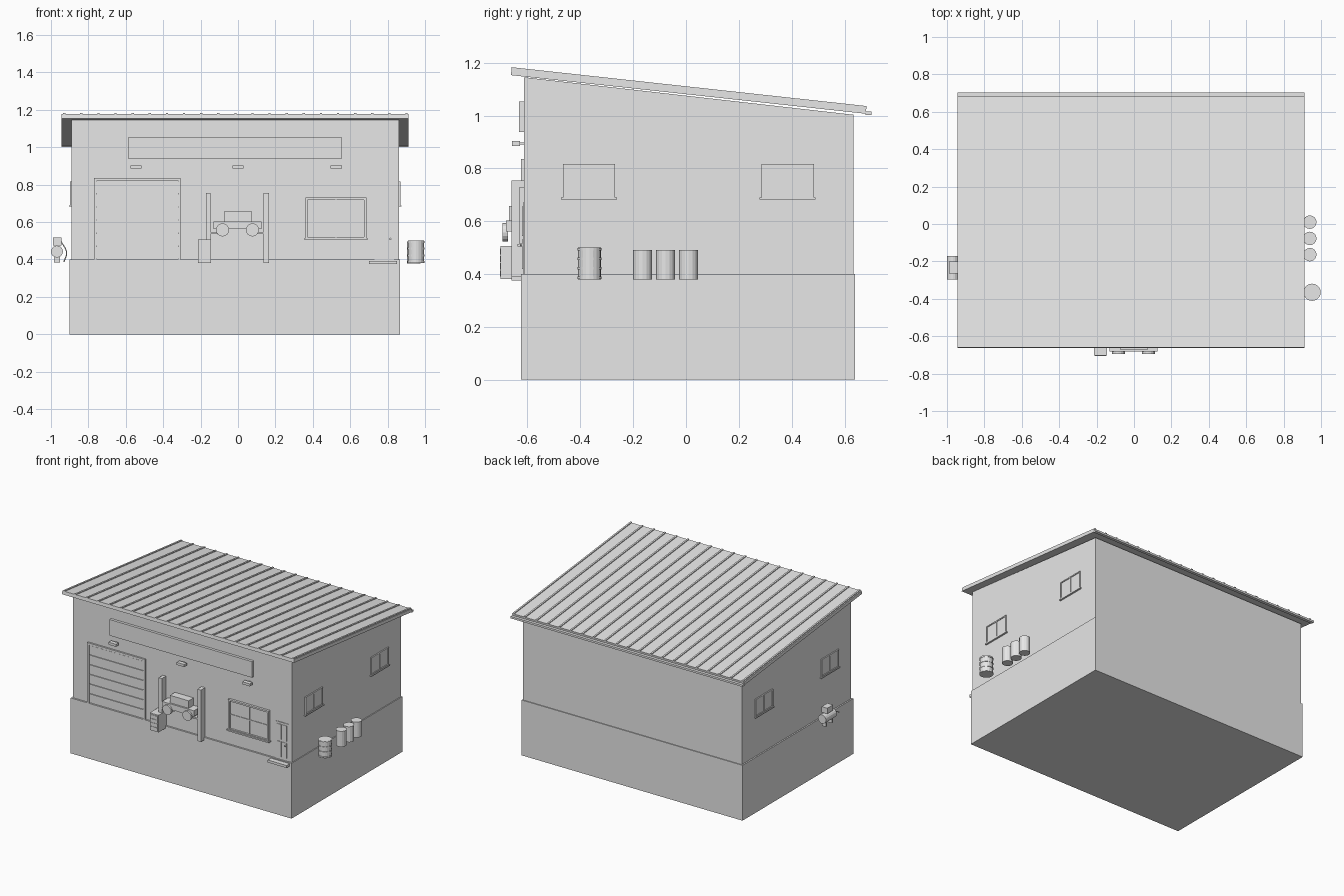
import bpy, bmesh
from math import pi
from mathutils import Matrix, Vector

cube = bpy.data.objects.get("Cube")
if cube:
    bpy.data.objects.remove(cube)

grey = bpy.data.materials.new("plain grey")
grey.use_nodes = True
grey.diffuse_color = (0.8, 0.8, 0.8, 1)
grey.node_tree.nodes["Principled BSDF"].inputs["Base Color"].default_value = (0.8, 0.8, 0.8, 1)


def finish(name, bm):
    bmesh.ops.recalc_face_normals(bm, faces=bm.faces)
    mesh = bpy.data.meshes.new(name)
    bm.to_mesh(mesh)
    bm.free()
    mesh.materials.append(grey)
    ob = bpy.data.objects.new(name, mesh)
    bpy.context.collection.objects.link(ob)
    return ob


def add_box(bm, x, y, z):
    lo, hi = Vector((x[0], y[0], z[0])), Vector((x[1], y[1], z[1]))
    m = Matrix.Translation((lo + hi) / 2) @ Matrix.Diagonal((*(hi - lo), 1))
    bmesh.ops.create_cube(bm, size=1, matrix=m)


def box(name, x, y, z):
    bm = bmesh.new()
    add_box(bm, x, y, z)
    return finish(name, bm)


def add_prism(bm, profile, x):
    """Extrude a (y, z) profile along x."""
    face = bm.faces.new([bm.verts.new((x[0], y, z)) for y, z in profile])
    ext = bmesh.ops.extrude_face_region(bm, geom=[face])["geom"]
    verts = [v for v in ext if isinstance(v, bmesh.types.BMVert)]
    bmesh.ops.translate(bm, verts=verts, vec=(x[1] - x[0], 0, 0))


def add_cyl(bm, centre, r, length, axis="Z", sides=16):
    rot = {"Z": Matrix(), "Y": Matrix.Rotation(pi / 2, 4, "X")}[axis]
    bmesh.ops.create_cone(bm, cap_ends=True, segments=sides, radius1=r, radius2=r,
                          depth=length, matrix=Matrix.Translation(centre) @ rot)


FRONT = -0.613
LEFT, RIGHT = -0.89, 0.86

# Building shell
box("base_plinth", (-0.9, 0.866), (-0.625, 0.64), (0, 0.4))
bm = bmesh.new()
add_prism(bm, [(FRONT, 0.4), (0.634, 0.4), (0.634, 1.003), (FRONT, 1.145)], (LEFT, RIGHT))
finish("walls", bm)

# Sloping roof with standing ribs and a rear gutter
bm = bmesh.new()
add_prism(bm, [(-0.663, 1.153), (0.68, 1.007), (0.683, 1.03), (-0.66, 1.177)], (-0.943, 0.912))
finish("roof", bm)
bm = bmesh.new()
ribs = 21
for i in range(ribs):
    x = -0.935 + i * 1.83 / (ribs - 1)
    add_prism(bm, [(-0.66, 1.175), (0.683, 1.028), (0.683, 1.036), (-0.66, 1.183)],
              (x, x + 0.012))
finish("roof_ribs", bm)
box("gutter", (-0.943, 0.912), (0.68, 0.702), (1.002, 1.016))

# Sign board and lamps
box("sign_board", (-0.585, 0.553), (-0.632, FRONT), (0.938, 1.054))
bm = bmesh.new()
for x in (-0.545, 0, 0.525):
    add_box(bm, (x - 0.03, x + 0.03), (-0.658, -0.628), (0.885, 0.903))
    add_box(bm, (x - 0.006, x + 0.006), (-0.63, FRONT), (0.891, 0.898))
finish("wall_lamps", bm)

# Sectional garage door
bm = bmesh.new()
for x in ((-0.77, -0.755), (-0.322, -0.307)):
    add_box(bm, x, (-0.625, FRONT), (0.4, 0.836))
add_box(bm, (-0.755, -0.322), (-0.625, FRONT), (0.821, 0.836))
finish("garage_frame", bm)
bm = bmesh.new()
for i in range(6):
    z = 0.4 + i * 0.07
    add_box(bm, (-0.755, -0.322), (-0.619, FRONT), (z + 0.004, z + 0.067))
finish("garage_panels", bm)

# Vehicle lift
bm = bmesh.new()
for x in ((-0.172, -0.147), (0.137, 0.166)):
    add_box(bm, x, (-0.66, FRONT), (0.38, 0.755))
finish("lift_posts", bm)
bm = bmesh.new()
for x in ((-0.15, -0.1), (0.1, 0.14)):
    add_box(bm, x, (-0.66, -0.625), (0.535, 0.546))
finish("lift_arms", bm)

# Car on the lift
box("car_body", (-0.13, 0.125), (-0.682, FRONT), (0.562, 0.603))
box("car_cabin", (-0.075, 0.075), (-0.67, FRONT), (0.603, 0.657))
bm = bmesh.new()
for x in (-0.083, 0.077):
    add_cyl(bm, (x, -0.684, 0.558), 0.035, 0.022, "Y")
    add_cyl(bm, (x, -0.63, 0.558), 0.035, 0.022, "Y")
finish("car_wheels", bm)

# Tool cabinet with drawer fronts
box("tool_cabinet", (-0.214, -0.144), (-0.702, FRONT), (0.382, 0.506))
bm = bmesh.new()
for i in range(4):
    z = 0.39 + i * 0.028
    add_box(bm, (-0.208, -0.15), (-0.705, -0.7), (z, z + 0.023))
finish("cabinet_drawers", bm)

# Front window: border, glazing bars, pane, sill
bm = bmesh.new()
for x in ((0.36, 0.372), (0.675, 0.687)):
    add_box(bm, x, (-0.63, FRONT), (0.507, 0.73))
for z in ((0.718, 0.73), (0.507, 0.519)):
    add_box(bm, (0.372, 0.675), (-0.63, FRONT), z)
add_box(bm, (0.52, 0.527), (-0.622, FRONT), (0.519, 0.718))
add_box(bm, (0.372, 0.675), (-0.621, FRONT), (0.615, 0.622))
finish("front_window_frame", bm)
box("front_window_pane", (0.372, 0.675), (-0.617, FRONT), (0.519, 0.718))
box("front_window_sill", (0.355, 0.692), (-0.638, FRONT), (0.504, 0.514))

# Entrance door with knob and step
box("entrance_door", (0.73, 0.835), (-0.617, FRONT), (0.4, 0.67))
bm = bmesh.new()
for x in ((0.742, 0.779), (0.786, 0.823)):
    for z in ((0.42, 0.53), (0.545, 0.655)):
        add_box(bm, x, (-0.62, -0.616), z)
finish("door_panels", bm)
bm = bmesh.new()
add_cyl(bm, (0.814, -0.623, 0.51), 0.006, 0.012, "Y", 10)
finish("door_knob", bm)
box("door_step", (0.7, 0.85), (-0.66, -0.61), (0.375, 0.393))

# Side windows on both end walls
for side, wall, out in (("left", RIGHT, 1), ("right", LEFT, -1)):
    bm = bmesh.new()

    def proud(depth):
        return sorted((wall, wall + out * depth))

    for y in (-0.367, 0.385):
        add_box(bm, proud(0.004), (y - 0.099, y + 0.099), (0.689, 0.816))
        for e in (-0.095, 0, 0.095):
            add_box(bm, proud(0.009), (y + e - 0.004, y + e + 0.004), (0.689, 0.816))
        for z in (0.689, 0.808):
            add_box(bm, proud(0.009), (y - 0.099, y + 0.099), (z, z + 0.008))
        add_box(bm, proud(0.013), (y - 0.106, y + 0.106), (0.682, 0.689))
    finish(side + "_windows", bm)

# Ribbed barrel and plain drums
bm = bmesh.new()
add_cyl(bm, (0.952, -0.365, 0.44), 0.043, 0.12, sides=20)
for z in (0.386, 0.422, 0.458, 0.494):
    add_cyl(bm, (0.952, -0.365, z), 0.046, 0.01, sides=20)
finish("ribbed_barrel", bm)
bm = bmesh.new()
for y in (-0.164, -0.077, 0.01):
    add_cyl(bm, (0.94, y, 0.435), 0.036, 0.112)
finish("drums", bm)

# Air compressor with motor, feet and hose
bm = bmesh.new()
add_cyl(bm, (-0.968, -0.233, 0.442), 0.032, 0.125, "Y")
finish("compressor_tank", bm)
box("compressor_motor", (-0.99, -0.945), (-0.265, -0.2), (0.475, 0.516))
bm = bmesh.new()
for y in (-0.275, -0.205):
    add_box(bm, (-0.984, -0.952), (y, y + 0.014), (0.383, 0.415))
finish("compressor_feet", bm)
curve = bpy.data.curves.new("air_hose", "CURVE")
curve.dimensions = "3D"
curve.bevel_depth = 0.003
curve.bevel_resolution = 1
spline = curve.splines.new("BEZIER")
path = [(-0.945, -0.25, 0.495), (-0.917, -0.33, 0.44), (-0.93, -0.42, 0.388)]
spline.bezier_points.add(len(path) - 1)
for p, co in zip(spline.bezier_points, path):
    p.co = co
    p.handle_left_type = p.handle_right_type = "AUTO"
curve.materials.append(grey)
bpy.context.collection.objects.link(bpy.data.objects.new("air_hose", curve))

# Tank reaches the end of the overall width
bpy.data.objects["compressor_tank"].select_set(False)
